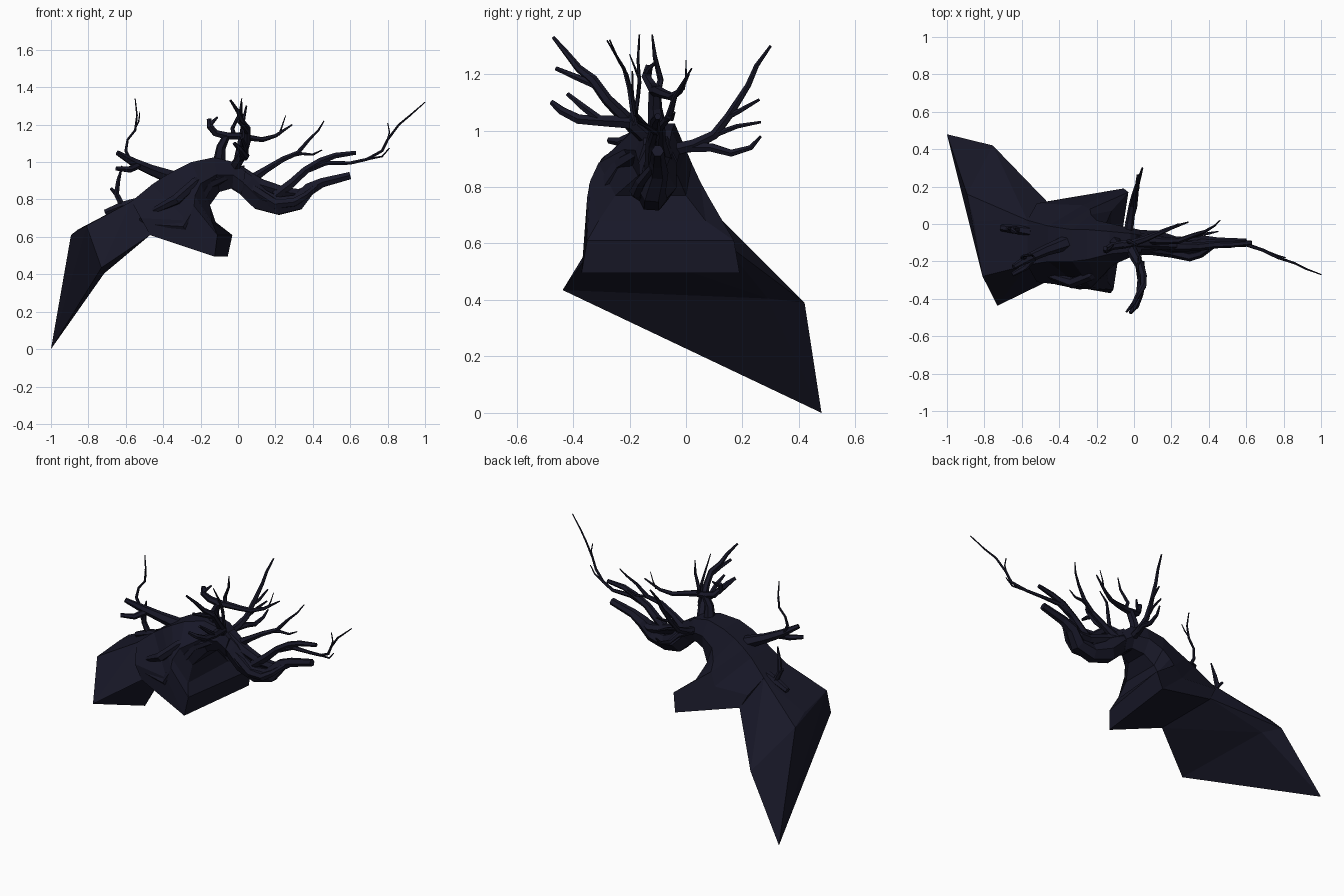
import bpy, bmesh

bark = bpy.data.materials.new("dark_bark")
bark.diffuse_color = (0.009, 0.009, 0.021, 1)


def finish(bm, name):
    bmesh.ops.recalc_face_normals(bm, faces=bm.faces)
    me = bpy.data.meshes.new(name)
    bm.to_mesh(me)
    bm.free()
    ob = bpy.data.objects.new(name, me)
    me.materials.append(bark)
    bpy.context.collection.objects.link(ob)
    return ob


def hull(name, pts):
    bm = bmesh.new()
    for p in pts:
        bm.verts.new(p)
    bmesh.ops.convex_hull(bm, input=bm.verts)
    bmesh.ops.delete(bm, geom=[v for v in bm.verts if not v.link_faces], context='VERTS')
    return finish(bm, name)


def loft(name, rings):
    bm = bmesh.new()
    loops = [[bm.verts.new(p) for p in r] for r in rings]
    for a, b in zip(loops, loops[1:]):
        n = len(a)
        for i in range(n):
            bm.faces.new((a[i], a[(i + 1) % n], b[(i + 1) % n], b[i]))
    bm.faces.new(loops[0])
    bm.faces.new(loops[-1])
    return finish(bm, name)


def limb(name, pts):
    """Tapered faceted tube through (x, y, z, radius) points."""
    cu = bpy.data.curves.new(name, 'CURVE')
    cu.dimensions = '3D'
    cu.bevel_depth = 1
    cu.bevel_resolution = 1
    cu.use_fill_caps = True
    sp = cu.splines.new('POLY')
    sp.points.add(len(pts) - 1)
    sp.use_smooth = False
    for q, (x, y, z, r) in zip(sp.points, pts):
        q.co = (x, y, z, 1)
        q.radius = r
    cu.materials.append(bark)
    ob = bpy.data.objects.new(name, cu)
    bpy.context.collection.objects.link(ob)
    bpy.ops.object.select_all(action='DESELECT')
    ob.select_set(True)
    bpy.context.view_layer.objects.active = ob
    bpy.ops.object.convert(target='MESH')


# faceted cliff: pointed tail, then block up to the arch foot
tip = (-1, .48, 0)
block = [(-.73, -.437, .435), (-.755, .42, .39), (-.715, .29, .405),
         (-.893, .16, .61), (-.855, .016, .64), (-.81, -.28, .66)]
foot = [(-.47, -.31, .61), (-.465, .12, .615), (-.57, -.22, .79), (-.57, .02, .79)]
hull("cliff_tail", [tip] + block)
hull("cliff_block", block + foot)


# arched body with flared overhanging lip: outer xz, inner xz, outer/mid/inner y ranges, inner skew
def section(ox, oz, ix, iz, o0, o1, m0, m1, i0, i1, sk):
    mx, mz = (ox + ix) / 2, (oz + iz) / 2
    return [(ox, o0, oz), (ox, o1, oz), (mx, m1, mz), (ix + sk, i1, iz), (ix - sk, i0, iz), (mx, m0, mz)]


loft("arch_body", [section(*s) for s in (
    (-.57, .79, -.47, .61, -.22, .02, -.31, .11, -.31, .12, 0),
    (-.46, .88, -.09, .495, -.20, -.01, -.34, .10, -.37, .19, .035),
    (-.40, .92, -.07, .61, -.20, -.02, -.35, .08, -.35, .17, .04),
    (-.33, .96, -.13, .68, -.20, -.03, -.34, .05, -.31, .07, .01),
    (-.25, 1.0, -.15, .77, -.19, -.03, -.31, .02, -.25, .0, 0),
    (-.13, 1.025, -.10, .84, -.16, -.04, -.22, .0, -.17, -.03, 0),
    (-.02, 1.0, -.03, .86, -.15, -.05, -.18, -.02, -.15, -.05, 0),
    (.04, .95, .02, .83, -.15, -.06, -.17, -.03, -.15, -.06, 0))])

# twisting trunk and the roots wrapped around it
limb("trunk", [(-.03, -.1, .925, .07), (.045, -.1, .875, .067), (.12, -.1, .8, .066),
               (.22, -.12, .765, .054), (.32, -.12, .785, .048), (.38, -.1, .855, .038),
               (.45, -.1, .89, .028), (.6, -.1, .928, .022)])
limb("upper_root", [(.0, -.09, .94, .05), (.12, -.1, .88, .035), (.25, -.11, .84, .03),
                    (.33, -.1, .83, .03), (.4, -.1, .87, .02)])
limb("front_trunk_root", [(.05, -.13, .87, .03), (.2, -.15, .775, .03), (.3, -.175, .785, .025),
                          (.36, -.16, .82, .02), (.42, -.12, .87, .015)])
limb("side_root", [(-.52, -.26, .7, .02), (-.43, -.29, .665, .03), (-.29, -.32, .655, .03),
                   (-.23, -.31, .76, .035), (-.16, -.23, .88, .03), (-.04, -.15, .93, .02)])
limb("upper_side_root", [(-.47, -.27, .73, .015), (-.33, -.315, .8, .03), (-.23, -.275, .89, .028),
                         (-.1, -.17, .95, .015)])

# antler-like branches at the crown, toward the back
limb("back_branch", [(-.03, -.05, .93, .025), (-.02, .03, .95, .022), (-.01, .1, .985, .018), (0, .15, 1.05, .015),
                     (.02, .22, 1.16, .011), (.03, .25, 1.23, .009), (.045, .3, 1.3, .005)])
limb("back_lower_branch", [(-.03, 0, .94, .02), (0, .09, .94, .017), (.01, .16, .92, .014),
                           (.02, .23, .94, .01), (.03, .265, .98, .005)])
limb("back_twig_low", [(-.01, .1, .985, .012), (.01, .18, 1.015, .009), (.02, .265, 1.03, .005)])
limb("back_twig_high", [(0, .15, 1.05, .011), (.02, .19, 1.07, .009), (.03, .26, 1.11, .005)])

# antler-like branches toward the front
limb("front_branch", [(-.02, -.13, .97, .03), (.03, -.22, 1.05, .024), (.05, -.28, 1.11, .02), (.05, -.33, 1.18, .018),
                      (.02, -.38, 1.22, .014), (0, -.42, 1.27, .011), (-.04, -.47, 1.33, .006)])
limb("front_lower_branch", [(.03, -.2, 1.03, .026), (.04, -.3, 1.035, .022), (.03, -.38, 1.04, .019),
                            (.01, -.44, 1.07, .016), (-.02, -.475, 1.1, .01)])
limb("front_twig_low", [(.04, -.3, 1.035, .016), (.04, -.36, 1.08, .014), (.02, -.42, 1.13, .008)])
limb("front_twig_high", [(.05, -.32, 1.16, .014), (.03, -.39, 1.19, .012), (0, -.46, 1.22, .008)])
limb("front_twig_inner", [(.03, -.18, 1.02, .012), (.03, -.2, 1.15, .01), (.02, -.22, 1.22, .007), (.02, -.28, 1.32, .003)])

# branch standing on top of the arch
limb("top_branch", [(-.1, -.1, 1.0, .035), (-.09, -.11, 1.08, .026), (-.06, -.11, 1.14, .023), (0, -.1, 1.14, .02),
                    (.06, -.08, 1.13, .017), (.13, -.05, 1.12, .014), (.2, -.02, 1.14, .01), (.29, .01, 1.2, .004)])
limb("top_left_branch", [(-.06, -.11, 1.14, .022), (-.12, -.12, 1.155, .02), (-.15, -.14, 1.19, .018),
                         (-.155, -.13, 1.23, .013)])
limb("top_left_twig", [(-.15, -.14, 1.2, .013), (-.13, -.13, 1.22, .009), (-.11, -.11, 1.24, .005)])
limb("top_twig", [(-.02, -.1, 1.14, .013), (-.03, -.09, 1.18, .011), (.01, -.11, 1.26, .008), (.02, -.12, 1.34, .003)])
limb("top_right_twig", [(.22, -.01, 1.145, .006), (.235, 0, 1.19, .004), (.255, 0, 1.25, .002)])

# branches reaching right
limb("right_branch", [(.06, -.08, .9, .03), (.15, -.09, .96, .02), (.24, -.09, 1.015, .016), (.32, -.06, 1.05, .013),
                      (.38, -.04, 1.12, .009), (.43, -.01, 1.17, .006), (.46, .02, 1.22, .003)])
limb("right_twig", [(.26, -.08, 1.03, .01), (.34, -.06, 1.045, .009), (.4, -.05, 1.04, .007), (.45, -.04, 1.065, .003)])
limb("far_branch", [(.2, -.12, .82, .03), (.29, -.12, .89, .026), (.36, -.12, .955, .023), (.44, -.11, 1.005, .02),
                    (.52, -.11, 1.035, .017), (.63, -.1, 1.05, .012)])
limb("far_twig", [(.38, -.12, .96, .017), (.47, -.11, .995, .014), (.6, -.11, .995, .01), (.69, -.14, 1.015, .009),
                  (.77, -.18, 1.06, .008), (.8, -.19, 1.12, .007), (.86, -.21, 1.2, .006),
                  (.92, -.24, 1.25, .005), (1, -.27, 1.32, .003)])
limb("far_twig_fork_low", [(.69, -.14, 1.015, .007), (.77, -.17, 1.03, .005), (.81, -.18, 1.075, .003)])
limb("far_twig_fork_high", [(.8, -.19, 1.12, .006), (.81, -.19, 1.16, .004), (.8, -.19, 1.21, .003)])

# branches on the cliff at left
limb("left_branch", [(-.36, -.1, .92, .04), (-.47, -.14, .96, .03), (-.56, -.18, 1.0, .024), (-.645, -.23, 1.05, .014)])
limb("left_branch_fork", [(-.53, -.17, .985, .02), (-.58, -.23, .96, .018), (-.65, -.27, .965, .012)])
limb("left_tall_twig", [(-.57, -.18, 1.0, .011), (-.6, -.18, 1.06, .009), (-.59, -.17, 1.12, .007),
                        (-.55, -.165, 1.17, .007), (-.54, -.17, 1.25, .005), (-.55, -.165, 1.34, .003)])
limb("left_tall_twig_fork", [(-.55, -.165, 1.18, .005), (-.53, -.18, 1.22, .004), (-.525, -.2, 1.27, .002)])
limb("cliff_root", [(-.55, -.04, .78, .03), (-.62, -.03, .765, .025), (-.71, -.02, .73, .018)])
limb("cliff_twig", [(-.62, -.03, .77, .018), (-.65, -.03, .83, .016), (-.64, -.04, .9, .012), (-.62, -.05, .98, .004)])
limb("cliff_twig_fork", [(-.645, -.03, .82, .012), (-.68, -.02, .86, .008)])
